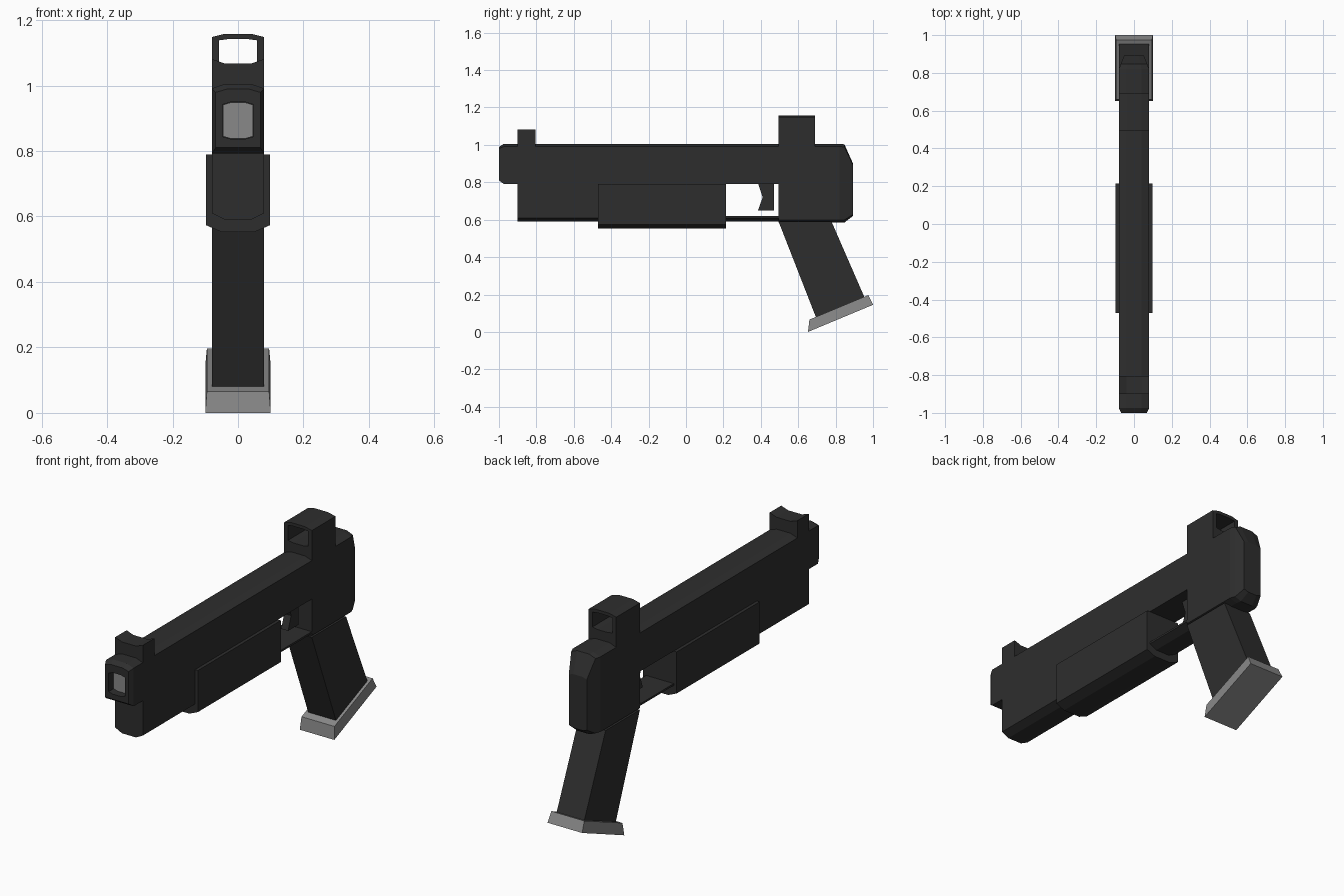
import bpy, bmesh

if "Cube" in bpy.data.objects:
    bpy.data.objects.remove(bpy.data.objects["Cube"])


def material(name, v):
    m = bpy.data.materials.new(name)
    m.diffuse_color = (v, v, v, 1)
    m.use_nodes = True
    m.node_tree.nodes["Principled BSDF"].inputs["Base Color"].default_value = m.diffuse_color
    return m


DARK = material("dark metal", 0.027)
GREY = material("mid grey", 0.25)


def finish(name, bm, mat):
    bmesh.ops.recalc_face_normals(bm, faces=bm.faces)
    me = bpy.data.meshes.new(name)
    bm.to_mesh(me)
    bm.free()
    me.materials.append(mat)
    ob = bpy.data.objects.new(name, me)
    bpy.context.collection.objects.link(ob)
    return ob


def slab(name, profile, mat, hw=0.08):
    """Side outline (y, z, edge drop, half width) spanned across x in four columns,
    the outer columns shifted by the drop so the surface is gently crowned."""
    bm = bmesh.new()
    cols = []
    for s in (-1, -0.5, 0.5, 1):
        col = []
        for p in profile:
            y, z, drop, w = (list(p) + [0, hw][len(p) - 2:])[:4]
            col.append(bm.verts.new((s * w, y, z - (drop if abs(s) == 1 else 0))))
        cols.append(col)
    n = len(profile)
    for a, b in zip(cols, cols[1:]):
        for i in range(n):
            j = (i + 1) % n
            bm.faces.new((a[i], a[j], b[j], b[i]))
    bm.faces.new(cols[0])
    bm.faces.new(cols[-1])
    return finish(name, bm, mat)


def loft(name, rings, mat):
    """Rings along y: (y, half width, z low, z high, low rise, high drop)."""
    bm = bmesh.new()
    loops = []
    for y, w, lo, hi, r, d in rings:
        half = w * 0.5
        pts = [(-w, lo + r), (-half, lo), (half, lo), (w, lo + r),
               (w, hi - d), (half, hi), (-half, hi), (-w, hi - d)]
        loops.append([bm.verts.new((x, y, z)) for x, z in pts])
    for a, b in zip(loops, loops[1:]):
        for i in range(8):
            j = (i + 1) % 8
            bm.faces.new((a[i], a[j], b[j], b[i]))
    bm.faces.new(loops[0])
    bm.faces.new(loops[-1])
    return finish(name, bm, mat)


def cut(ob, rings):
    """Subtract a lofted block from an object."""
    cutter = loft("cutter", rings, DARK)
    cutter.hide_render = True
    mod = ob.modifiers.new("cut", 'BOOLEAN')
    mod.operation = 'DIFFERENCE'
    mod.solver = 'EXACT'
    mod.object = cutter
    bpy.context.view_layer.objects.active = ob
    bpy.ops.object.modifier_apply(modifier=mod.name)
    bpy.data.objects.remove(cutter)


# Main body with both sights in one outline
C = 0.014
body = slab("body", [
    (-0.9, 0.59, -0.02), (0.495, 0.59, -0.02), (0.495, 0.585, -C), (0.82, 0.585, -C),
    (0.82, 1.005, C), (0.69, 1.005, C), (0.69, 1.158, 0.01), (0.495, 1.158, 0.01),
    (0.495, 1.005, C), (-0.805, 1.005, C), (-0.805, 1.067, -0.014),
    (-0.9, 1.067, -0.014)], DARK)
# Window behind the trigger and opening through the rear sight
cut(body, [(0.215, 0.2, 0.62, 0.79, 0, 0), (0.495, 0.2, 0.62, 0.79, 0, 0)])
cut(body, [(0.4, 0.058, 1.055, 1.142, 0.005, 0.004), (0.8, 0.058, 1.055, 1.142, 0.005, 0.004)])

# Chamfered rear cap
loft("rear_cap", [(0.82, 0.08, 0.585, 1.005, C, C),
                  (0.847, 0.07, 0.585, 1.003, C, C),
                  (0.893, 0.052, 0.62, 0.9, 0.008, 0.008)], DARK)

# Muzzle with bore and barrel end
muzzle = loft("muzzle", [(-0.9, 0.08, 0.792, 1.005, 0, C),
                         (-0.975, 0.08, 0.792, 1.005, 0, C),
                         (-1.0, 0.068, 0.81, 0.989, 0, 0.01)], DARK)
cut(muzzle, [(-1.1, 0.047, 0.837, 0.949, 0.007, 0.007),
             (-0.955, 0.047, 0.837, 0.949, 0.007, 0.007)])
loft("barrel_end", [(-0.961, 0.046, 0.838, 0.948, 0.007, 0.007),
                    (-0.954, 0.046, 0.838, 0.948, 0.007, 0.007)], GREY)

# Handguard sleeve
loft("handguard", [(-0.47, 0.097, 0.552, 0.79, 0.021, 0),
                   (0.215, 0.097, 0.552, 0.79, 0.021, 0)], DARK)

# Trigger, grip and magazine base
slab("trigger", [(0.385, 0.795), (0.41, 0.72), (0.385, 0.65),
                 (0.47, 0.65), (0.47, 0.795)], DARK, 0.02)
slab("grip", [(0.495, 0.59), (0.778, 0.59), (0.955, 0.183), (0.695, 0.078)], DARK)
slab("magazine_base", [(0.652, 0.0, 0, 0.1), (1.0, 0.145, 0, 0.1),
                       (0.975, 0.197, 0, 0.095), (0.66, 0.066, 0, 0.095)], GREY)
